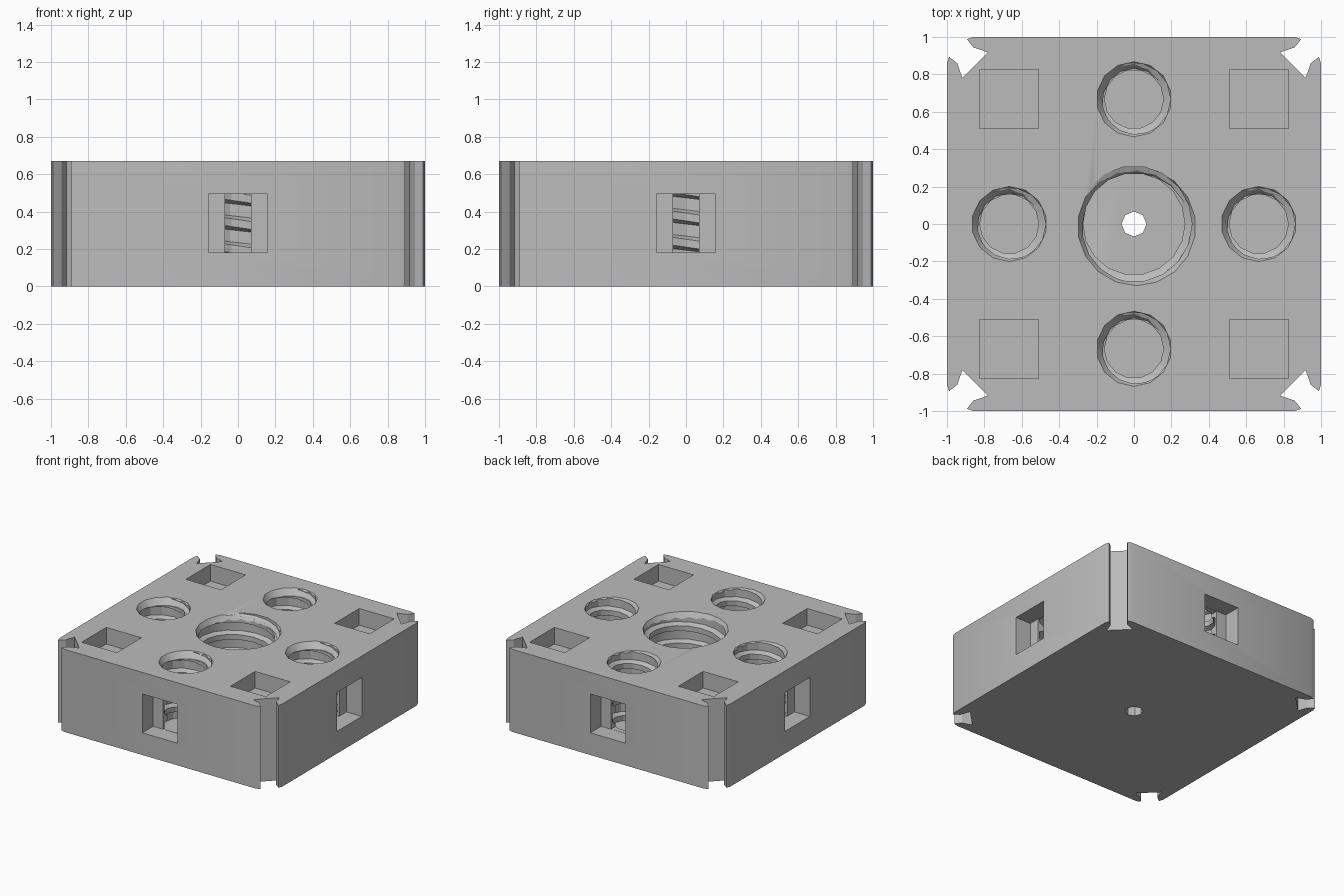
import bpy, bmesh, math
from mathutils import Matrix

if "Cube" in bpy.data.objects:
    bpy.data.objects.remove(bpy.data.objects["Cube"])

H = 0.67          # block height
FLOOR = 0.13      # floor of the threaded bores

grey = bpy.data.materials.new("plain grey")
grey.use_nodes = True
colour = (0.5, 0.5, 0.5, 1)
grey.diffuse_color = colour
grey.node_tree.nodes["Principled BSDF"].inputs["Base Color"].default_value = colour


def finish(name, bm):
    bmesh.ops.recalc_face_normals(bm, faces=bm.faces)
    mesh = bpy.data.meshes.new(name)
    bm.to_mesh(mesh)
    bm.free()
    ob = bpy.data.objects.new(name, mesh)
    bpy.context.collection.objects.link(ob)
    mesh.materials.append(grey)
    return ob


def box(name, x, y, z):
    bm = bmesh.new()
    bmesh.ops.create_cube(bm, size=1)
    for v in bm.verts:
        v.co = [r[0] + (c + 0.5) * (r[1] - r[0]) for c, r in zip(v.co, (x, y, z))]
    return finish(name, bm)


def cone(name, x, y, z0, z1, r0, r1, sides):
    bm = bmesh.new()
    bmesh.ops.create_cone(bm, cap_ends=True, segments=sides, radius1=r0, radius2=r1,
                          depth=z1 - z0, matrix=Matrix.Translation((x, y, (z0 + z1) / 2)))
    return finish(name, bm)


def thread(name, x, y, minor, major, pitch, sides):
    """Solid screw: right-handed ridges between two radii, flat at both ends."""
    shape = [(0, minor), (0.3, minor), (0.42, major), (0.88, major), (1, minor)]
    top = H + 0.06

    def radius(phase):
        phase %= 1
        for (a, ra), (b, rb) in zip(shape, shape[1:]):
            if phase <= b:
                return ra + (rb - ra) * (phase - a) / (b - a)

    bm = bmesh.new()
    columns = []
    rows = [k + p for k in range(-2, math.ceil(top / pitch) + 2) for p, _ in shape[:-1]]
    for i in range(sides):
        turn = i / sides
        col, last = [], None
        for row in rows:
            z = min(max((row + turn) * pitch, FLOOR), top)
            r = radius(z / pitch - turn)
            a = turn * math.tau
            if z != last:
                vert = bm.verts.new((x + r * math.cos(a), y + r * math.sin(a), z))
            col.append(vert)
            last = z
        columns.append(col)
    for i in range(sides):
        a, b = columns[i], columns[(i + 1) % sides]
        # the seam joins one full turn further along
        shift = len(shape) - 1 if i == sides - 1 else 0
        for j in range(len(a) - 1):
            k, m = min(j + shift, len(b) - 1), min(j + 1 + shift, len(b) - 1)
            for tri in ((a[j], b[k], b[m]), (a[j], b[m], a[j + 1])):
                if len(set(tri)) == 3:
                    bm.faces.new(tri)
    for end in (0, -1):
        bm.faces.new([c[end] for c in columns])
    bmesh.ops.triangulate(bm, faces=bm.faces)
    return finish(name, bm)


# Block outline: one dovetail corner repeated four times
corner = [(1, 0.86), (0.988, 0.893), (0.945, 0.86), (0.918, 0.782),
          (0.782, 0.918), (0.86, 0.945), (0.893, 0.988), (0.86, 1)]
bm = bmesh.new()
outline = []
for q in range(4):
    for x, y in corner:
        for _ in range(q):
            x, y = -y, x
        outline.append(bm.verts.new((x, y, 0)))
base = bm.faces.new(outline)
top = bmesh.ops.extrude_face_region(bm, geom=[base])
bmesh.ops.translate(bm, vec=(0, 0, H),
                    verts=[g for g in top["geom"] if isinstance(g, bmesh.types.BMVert)])
block = finish("block", bm)

cutters = []

# Square pockets in the top
for sx in (-1, 1):
    for sy in (-1, 1):
        span = lambda s: sorted((s * 0.51, s * 0.825))
        cutters.append(box("top_pocket_cutter", span(sx), span(sy), (H - 0.135, H + 0.1)))

# Side windows, their inner slots and the four threaded bores
for q in range(4):
    turn = Matrix.Rotation(q * math.pi / 2, 4, "Z")
    window = box("window_cutter", (-0.158, 0.158), (-1.1, -0.862), (0.18, 0.495))
    slot = box("slot_cutter", (-0.07, 0.07), (-0.9, -0.75), (0.181, 0.494))
    for ob in (window, slot):
        ob.data.transform(turn)
    a = q * math.pi / 2
    x, y = 0.667 * math.cos(a), 0.667 * math.sin(a)
    bore = thread("bore_cutter", x, y, 0.158, 0.195, 0.14, 14)
    rim = cone("bore_rim_cutter", x, y, H - 0.05, H + 0.01, 0.165, 0.208, 14)
    cutters += [window, slot, bore, rim]

# Central threaded bore with a small through hole
cutters.append(thread("centre_bore_cutter", 0, 0, 0.272, 0.31, 0.14, 18))
cutters.append(cone("centre_rim_cutter", 0.014, -0.014, H - 0.05, H + 0.01, 0.285, 0.322, 18))
cutters.append(cone("drain_cutter", 0, 0, -0.1, 0.3, 0.067, 0.067, 8))

for ob in cutters:
    ob.hide_render = True
    mod = block.modifiers.new(ob.name, "BOOLEAN")
    mod.operation = "DIFFERENCE"
    mod.solver = "EXACT"
    mod.object = ob

# Apply the cuts and remove the helpers
bpy.context.view_layer.update()
result = bpy.data.meshes.new_from_object(
    block.evaluated_get(bpy.context.evaluated_depsgraph_get()))
block.modifiers.clear()
block.data = result
for ob in cutters:
    bpy.data.objects.remove(ob)
bpy.context.view_layer.objects.active = block
block.select_set(True)
bpy.ops.object.shade_smooth_by_angle(angle=math.radians(25))
